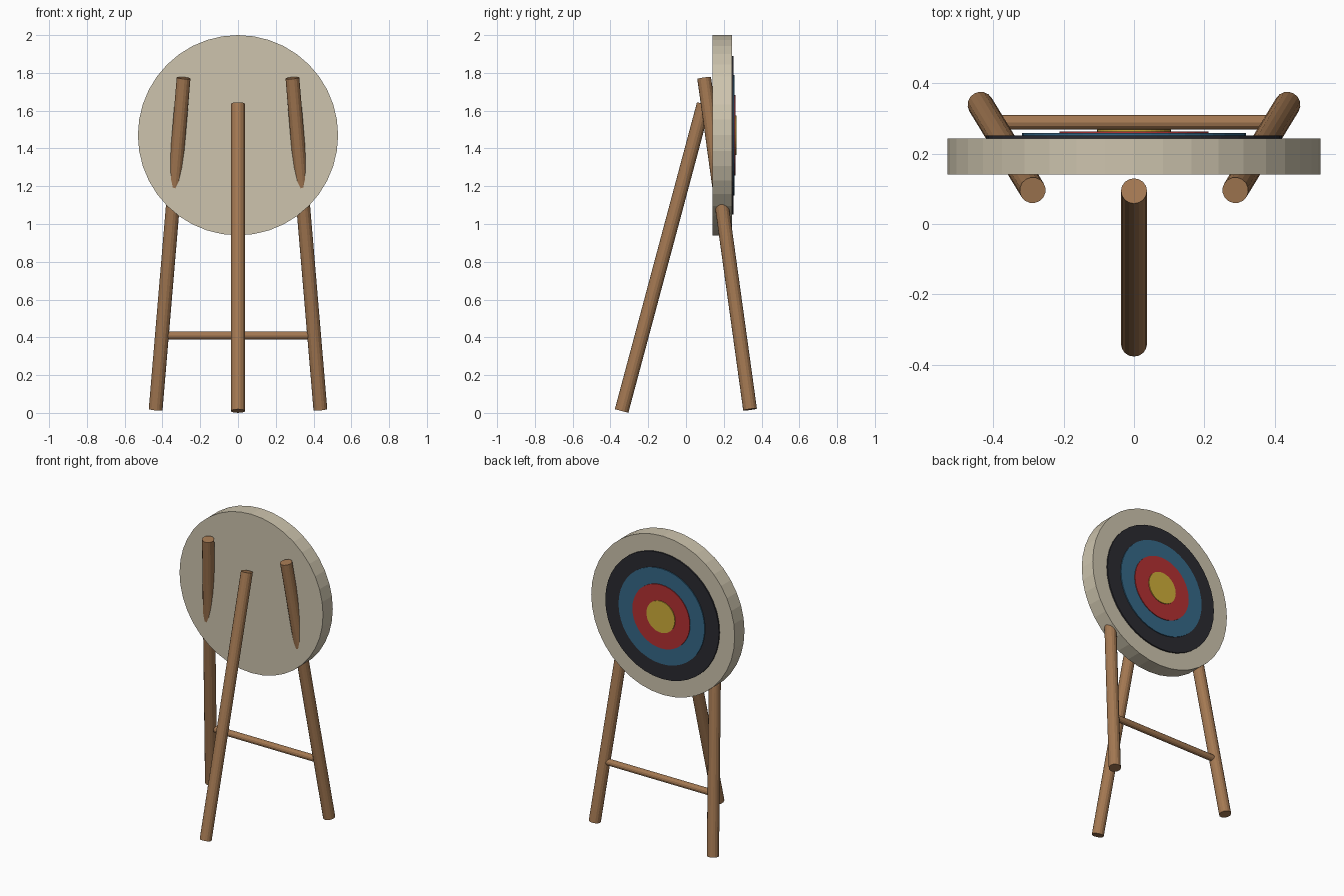
import bpy
from mathutils import Vector

if "Cube" in bpy.data.objects:
    bpy.data.objects.remove(bpy.data.objects["Cube"])


def material(name, rgb):
    m = bpy.data.materials.new(name)
    m.diffuse_color = (*rgb, 1.0)
    m.use_nodes = True
    m.node_tree.nodes["Principled BSDF"].inputs["Base Color"].default_value = m.diffuse_color
    return m


wood = material("wood", (0.37, 0.19, 0.085))
straw = material("pale straw", (0.61, 0.55, 0.42))
black = material("black paint", (0.023, 0.023, 0.03))
blue = material("blue paint", (0.035, 0.138, 0.246))
red = material("red paint", (0.45, 0.03, 0.032))
gold = material("gold paint", (0.62, 0.42, 0.042))


def rod(name, start, end, radius, sides, mat):
    """Cylinder running from start to end."""
    a, b = Vector(start), Vector(end)
    bpy.ops.mesh.primitive_cylinder_add(vertices=sides, radius=radius,
                                        depth=(b - a).length, location=(a + b) / 2)
    ob = bpy.context.object
    ob.rotation_euler = (b - a).to_track_quat('Z', 'Y').to_euler()
    ob.name = name
    ob.data.materials.append(mat)
    return ob


# Round target board, its painted face towards +y
CZ = 1.47
rod("target_board", (0, 0.14, CZ), (0, 0.243, CZ), 0.53, 40, straw)

# Stacked thin scoring plates
y = 0.243
for name, radius, thick, mat in (("outer_ring", 0.42, 0.009, black),
                                 ("middle_ring", 0.318, 0.006, blue),
                                 ("inner_ring", 0.212, 0.005, red),
                                 ("bullseye", 0.105, 0.005, gold)):
    rod(name, (0, y, CZ), (0, y + thick, CZ), radius, 40, mat)
    y += thick

# Splayed pair of legs passing through the board
for side, s in (("left", -1), ("right", 1)):
    rod("splayed_leg_" + side, (s * 0.436, 0.339, 0.018),
        (s * 0.288, 0.096, 1.773), 0.037, 16, wood)

# Single prop leg and crossbar
rod("prop_leg", (0, -0.341, 0.01), (0, 0.094, 1.635), 0.037, 16, wood)
rod("crossbar", (-0.4, 0.289, 0.41), (0.4, 0.289, 0.41), 0.021, 12, wood)
